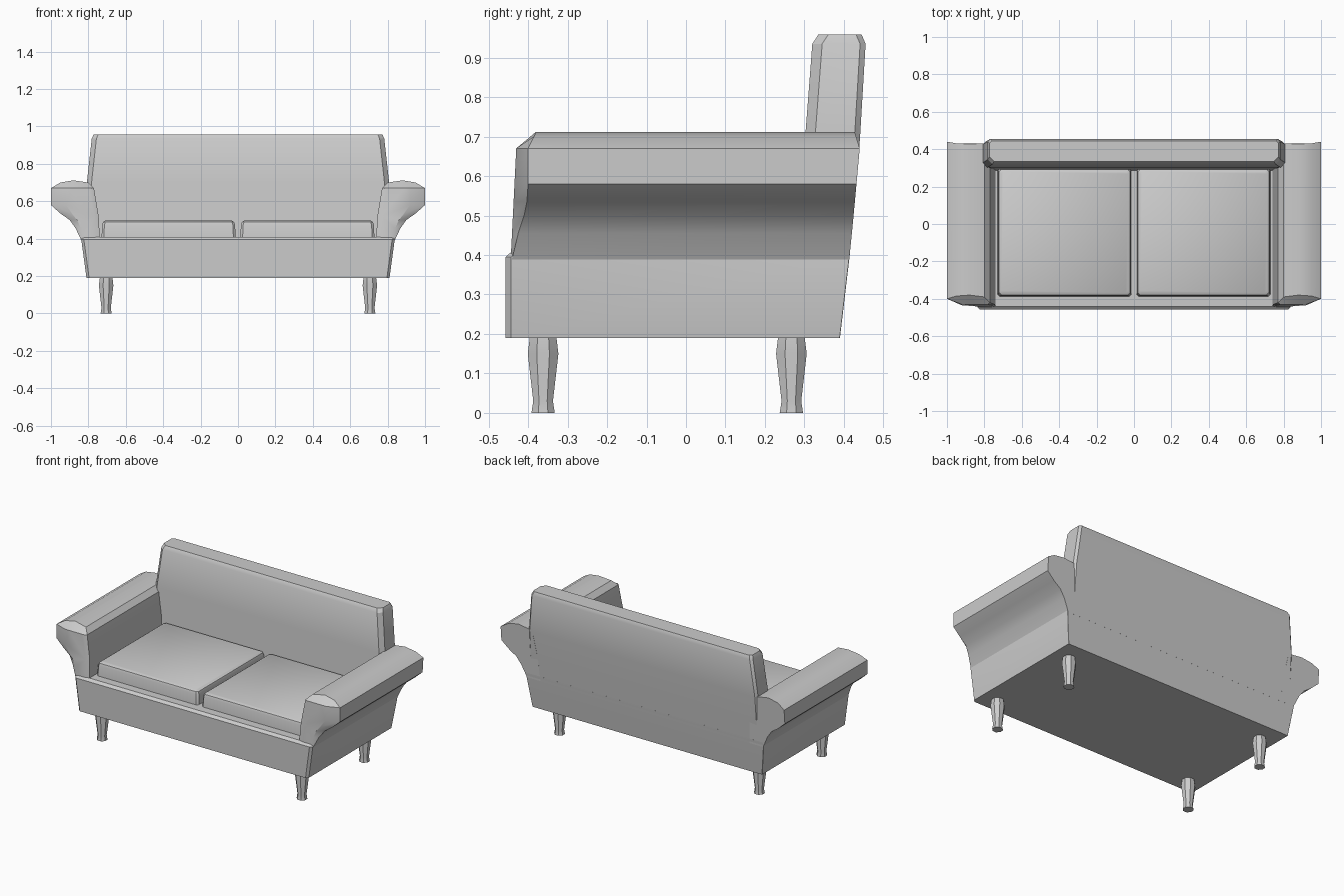
import bpy, bmesh, math

if "Cube" in bpy.data.objects:
    bpy.data.objects.remove(bpy.data.objects["Cube"])

grey = bpy.data.materials.new("grey fabric")
grey.use_nodes = True
colour = (0.6, 0.6, 0.6, 1)
grey.diffuse_color = colour
grey.node_tree.nodes["Principled BSDF"].inputs["Base Color"].default_value = colour


def loft(name, rings, angle=30):
    """Skin a stack of equal-length rings and cap both ends."""
    bm = bmesh.new()
    loops = [[bm.verts.new(p) for p in ring] for ring in rings]
    for a, b in zip(loops, loops[1:]):
        for i in range(len(a)):
            j = (i + 1) % len(a)
            bm.faces.new((a[i], a[j], b[j], b[i]))
    bm.faces.new(loops[0])
    bm.faces.new(loops[-1])
    bmesh.ops.recalc_face_normals(bm, faces=bm.faces)
    mesh = bpy.data.meshes.new(name)
    bm.to_mesh(mesh)
    bm.free()
    mesh.materials.append(grey)
    obj = bpy.data.objects.new(name, mesh)
    bpy.context.collection.objects.link(obj)
    bpy.ops.object.select_all(action="DESELECT")
    obj.select_set(True)
    bpy.context.view_layer.objects.active = obj
    bpy.ops.object.shade_smooth_by_angle(angle=math.radians(angle))
    return obj


def slab(x0, x1, y0, y1, z, front=0.01, back=0.01):
    """Horizontal rectangle with cut corners."""
    return [(x0 + front, y0, z), (x1 - front, y0, z), (x1, y0 + front, z),
            (x1, y1 - back, z), (x1 - back, y1, z), (x0 + back, y1, z),
            (x0, y1 - back, z), (x0, y0 + front, z)]


def back_y(z):
    """Raked rear plane shared by the base and arms."""
    if z > 0.67:
        return 0.44 - (z - 0.67) * 0.3
    return 0.39 + 0.05 * ((z - 0.19) / 0.48) ** 0.85


# Base with the front rail
loft("base", [slab(-w, w, y0, back_y(z), z, 0.014, 0.001) for w, y0, z in
              [(0.81, -0.457, 0.19), (0.838, -0.457, 0.395), (0.835, -0.44, 0.41)]])

# Backrest, tapering towards the top
loft("backrest", [slab(-w, w, y0, y1, z, 0.025, 0.014) for w, y0, y1, z in
                  [(0.81, 0.285, back_y(0.38), 0.38), (0.81, 0.295, back_y(0.55), 0.55),
                   (0.808, 0.302, 0.441, 0.70), (0.782, 0.32, 0.455, 0.935),
                   (0.772, 0.335, 0.445, 0.958)]])

# Rolled arms: outline as (x, z, front y), with a stepped-in front
outline = [(0.738, 0.38, -0.44), (0.745, 0.52, -0.43), (0.77, 0.67, -0.42),
           (0.80, 0.70, -0.39), (0.88, 0.712, -0.38), (0.95, 0.70, -0.385),
           (1.0, 0.67, -0.40), (1.0, 0.58, -0.40), (0.95, 0.535, -0.403),
           (0.90, 0.50, -0.41), (0.868, 0.455, -0.425), (0.833, 0.38, -0.443)]
for name, side in (("left_arm", 1), ("right_arm", -1)):
    rear = [(side * x, back_y(z), z) for x, z, y in outline]
    edge = [(side * x, y, z) for x, z, y in outline]
    face = [(side * (0.80 + (x - 0.80) * 0.6), -0.43 - 0.05 * max(0, 0.67 - z),
             min(z, 0.67)) for x, z, y in outline]
    loft(name, [rear, edge, face], 35)

# Pair of seat cushions
for name, side in (("left_cushion", 1), ("right_cushion", -1)):
    rings = []
    for grow, z in [(0.0, 0.40), (-0.004, 0.475), (-0.009, 0.489), (-0.02, 0.496)]:
        a, b = sorted((side * (0.012 - grow), side * (0.73 + grow)))
        rings.append(slab(a, b, -0.388 - grow, 0.30 + grow, z, 0.012, 0.012))
    loft(name, rings)

# Turned eight-sided legs
for x, side in ((0.705, "left"), (-0.705, "right")):
    for y, end in ((-0.362, "front"), (0.267, "back")):
        rings = []
        for r, z in [(0.032, 0), (0.027, 0.03), (0.042, 0.15), (0.036, 0.195)]:
            rings.append([(x + r * math.cos((k + 0.5) * math.pi / 4),
                           y + r * math.sin((k + 0.5) * math.pi / 4), z)
                          for k in range(8)])
        loft(side + "_" + end + "_leg", rings)
